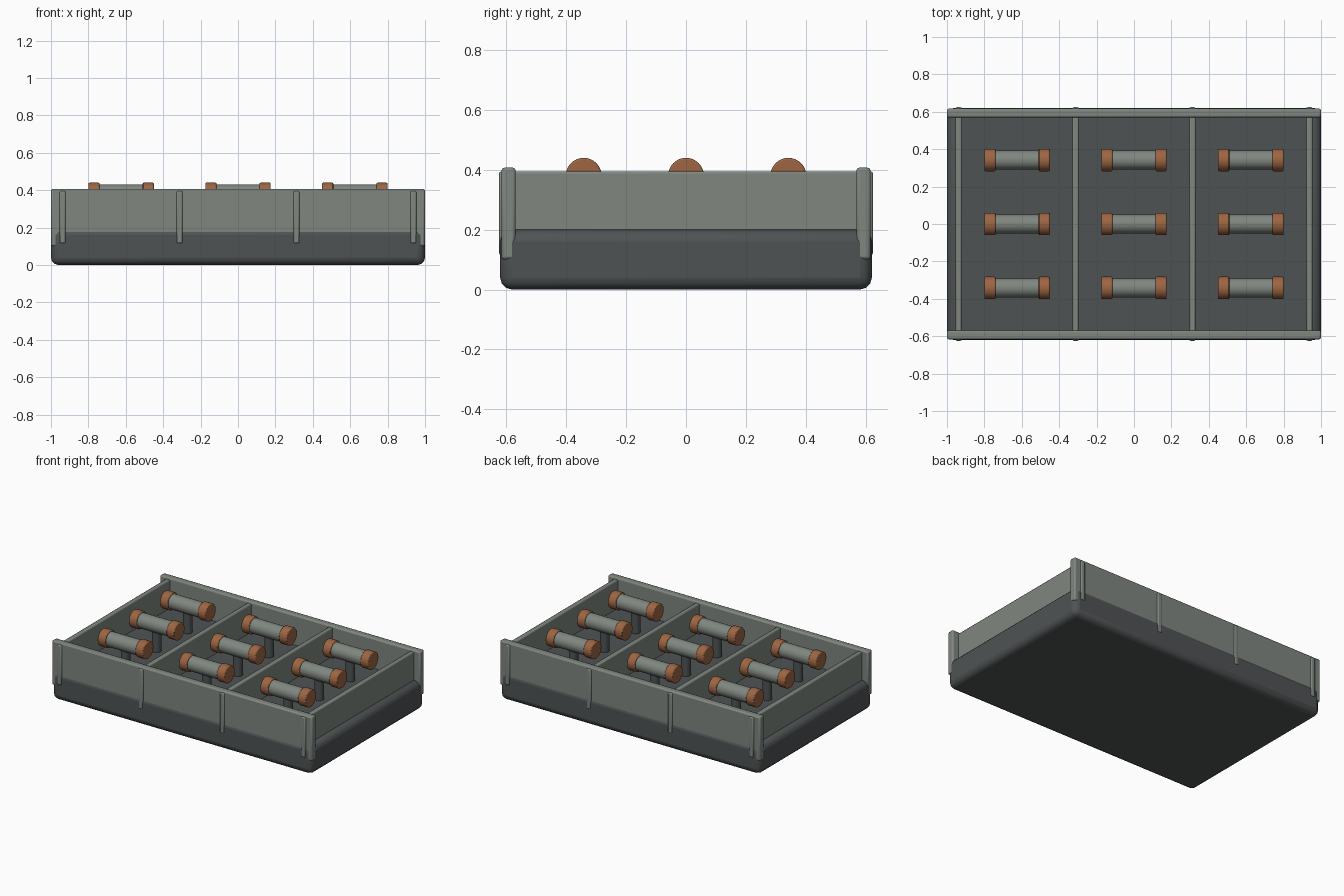
import bpy, math

if "Cube" in bpy.data.objects:
    bpy.data.objects.remove(bpy.data.objects["Cube"])

def material(name, rgb):
    m = bpy.data.materials.new(name)
    m.diffuse_color = (*rgb, 1.0)
    m.use_nodes = True
    m.node_tree.nodes["Principled BSDF"].inputs["Base Color"].default_value = m.diffuse_color
    return m

DARK = material("dark grey", (0.078, 0.086, 0.088))
LIGHT = material("light grey", (0.215, 0.24, 0.215))
COPPER = material("copper", (0.34, 0.13, 0.055))

def finish(ob, name, mat, bevel, segments):
    ob.name = name
    ob.data.materials.append(mat)
    if bevel:
        b = ob.modifiers.new("bevel", 'BEVEL')
        b.width = bevel
        b.segments = segments
        b.limit_method = 'ANGLE'
        b.angle_limit = math.radians(40)
    bpy.ops.object.shade_smooth_by_angle(angle=math.radians(35))
    return ob

def box(name, lo, hi, mat, bevel=0.0, segments=2):
    mid = [(a + b) / 2 for a, b in zip(lo, hi)]
    bpy.ops.mesh.primitive_cube_add(size=1, location=mid)
    ob = bpy.context.object
    ob.scale = [b - a for a, b in zip(lo, hi)]
    bpy.ops.object.transform_apply(location=False, rotation=False, scale=True)
    return finish(ob, name, mat, bevel, segments)

def cylinder(name, loc, radius, length, mat, along_x=True, bevel=0.0):
    rot = (0, math.pi / 2, 0) if along_x else (0, 0, 0)
    bpy.ops.mesh.primitive_cylinder_add(vertices=32, radius=radius, depth=length,
                                        location=loc, rotation=rot)
    return finish(bpy.context.object, name, mat, bevel, 2)

# Tray base with rounded edges
box("tray_base", (-1, -0.621, 0), (1, 0.621, 0.2), DARK, 0.04, 3)

# Long front and back walls
for name, s in (("front_wall", -1), ("back_wall", 1)):
    y0, y1 = sorted((s * 0.569, s * 0.617))
    box(name, (-1, y0, 0.1), (1, y1, 0.407), LIGHT, 0.01)

# Dividers, whose ends show as ribs on the long walls
for i in range(4):
    x = -0.9375 + i * 0.625
    box(f"divider_{i + 1}", (x - 0.0165, -0.625, 0.115),
        (x + 0.0165, 0.625, 0.395), LIGHT, 0.008)

# Three capped cells in each bay
for i, x in enumerate((-0.625, 0, 0.625)):
    for j, y in enumerate((-0.342, 0, 0.342)):
        tag = f"{i + 1}_{j + 1}"
        cylinder(f"cell_body_{tag}", (x, y, 0.38), 0.051, 0.32, LIGHT)
        for side, s in (("left", -1), ("right", 1)):
            cylinder(f"cell_cap_{side}_{tag}", (x + s * 0.145, y, 0.38),
                     0.06, 0.06, COPPER, bevel=0.006)
        # small post carrying the cell
        cylinder(f"cell_post_{tag}", (x, y, 0.265), 0.03, 0.15, DARK, along_x=False)
